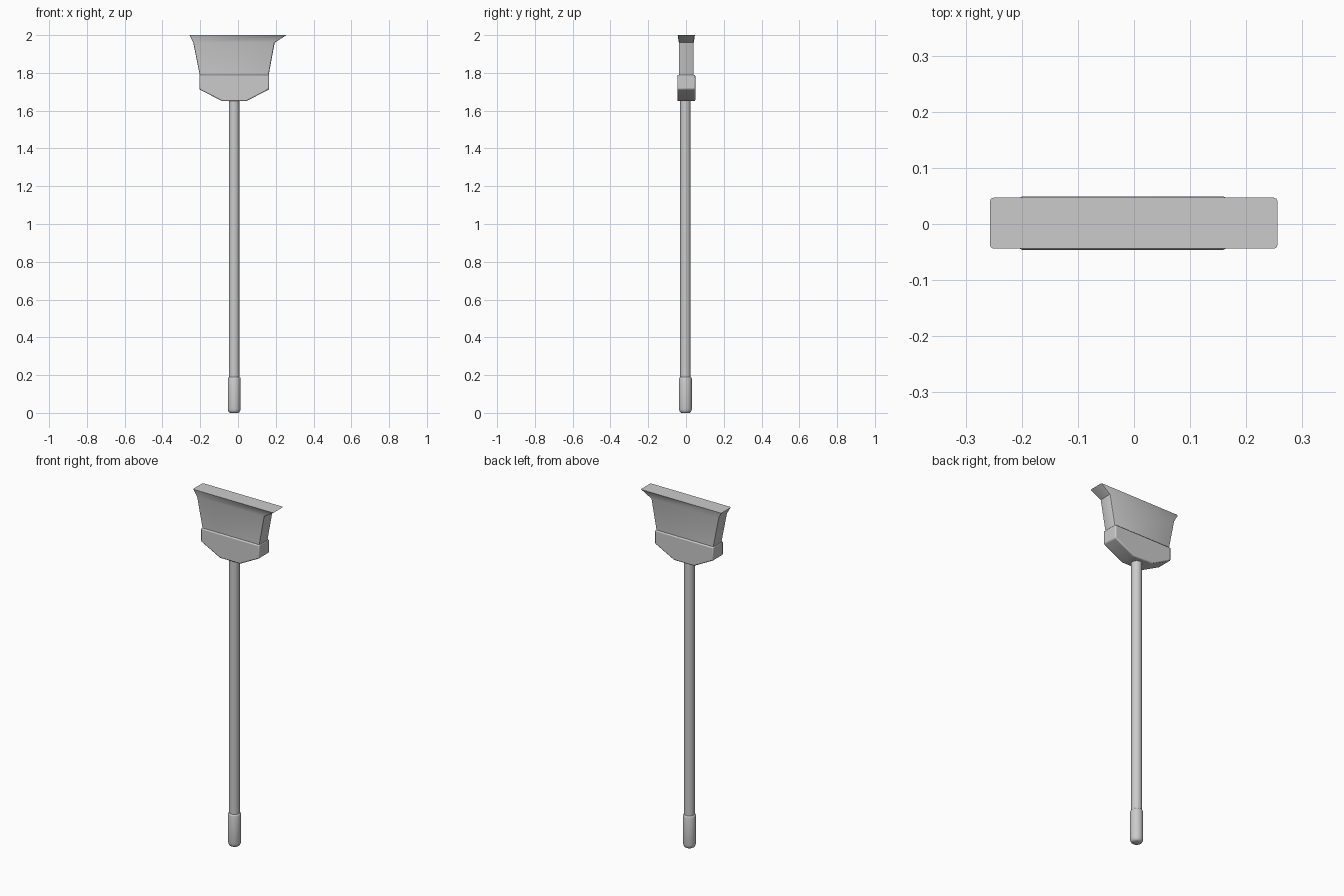
import bpy, bmesh, math

if "Cube" in bpy.data.objects:
    bpy.data.objects.remove(bpy.data.objects["Cube"])

CX, PY = -0.02, -0.003   # handle axis


def finish(name, bm, angle=35):
    bmesh.ops.recalc_face_normals(bm, faces=bm.faces)
    me = bpy.data.meshes.new(name)
    bm.to_mesh(me)
    bm.free()
    ob = bpy.data.objects.new(name, me)
    bpy.context.collection.objects.link(ob)
    bpy.ops.object.select_all(action='DESELECT')
    ob.select_set(True)
    bpy.context.view_layer.objects.active = ob
    bpy.ops.object.shade_smooth_by_angle(angle=math.radians(angle))
    return ob


def loft(name, rings):
    """Skin equal-length point rings and cap both ends."""
    bm = bmesh.new()
    loops = [[bm.verts.new(p) for p in ring] for ring in rings]
    for a, b in zip(loops, loops[1:]):
        n = len(a)
        for i in range(n):
            bm.faces.new((a[i], a[(i + 1) % n], b[(i + 1) % n], b[i]))
    bm.faces.new(loops[0][::-1])
    bm.faces.new(loops[-1])
    return finish(name, bm)


def circle(r, z, n=24):
    return [(CX + r * math.cos(2 * math.pi * i / n),
             PY + r * math.sin(2 * math.pi * i / n), z) for i in range(n)]


def round_rect(x0, x1, y0, y1, z, r=0.007, seg=2):
    pts = []
    for k, (x, y) in enumerate([(x1 - r, y1 - r), (x0 + r, y1 - r),
                                (x0 + r, y0 + r), (x1 - r, y0 + r)]):
        for s in range(seg + 1):
            a = math.pi / 2 * (k + s / seg)
            pts.append((x + r * math.cos(a), y + r * math.sin(a), z))
    return pts


# Handle pole and end grip
loft("handle", [circle(0.028, z) for z in (0.1, 1.67)])
loft("grip", [circle(r, z) for r, z in (
    (0.022, 0), (0.028, 0.004), (0.032, 0.012), (0.034, 0.022),
    (0.034, 0.18), (0.032, 0.186), (0.028, 0.189))])

# Bristle holder: hexagonal profile extruded in depth, edges softened
profile = [(-0.083, 1.65), (0.043, 1.65), (0.165, 1.713),
           (0.165, 1.79), (-0.205, 1.79), (-0.205, 1.713)]
holder = loft("bristle_holder", [[(x, y, z) for x, z in profile]
                                 for y in (-0.046, 0.049)])
bev = holder.modifiers.new("soft_edges", 'BEVEL')
bev.width, bev.segments, bev.limit_method = 0.006, 2, 'ANGLE'

# Bristles: tapered body with a lopsided flare at the tips
loft("bristles", [
    round_rect(-0.199, 0.159, -0.038, 0.041, 1.77),
    round_rect(-0.237, 0.194, -0.038, 0.041, 1.96),
    round_rect(-0.257, 0.256, -0.044, 0.047, 2.0)])
